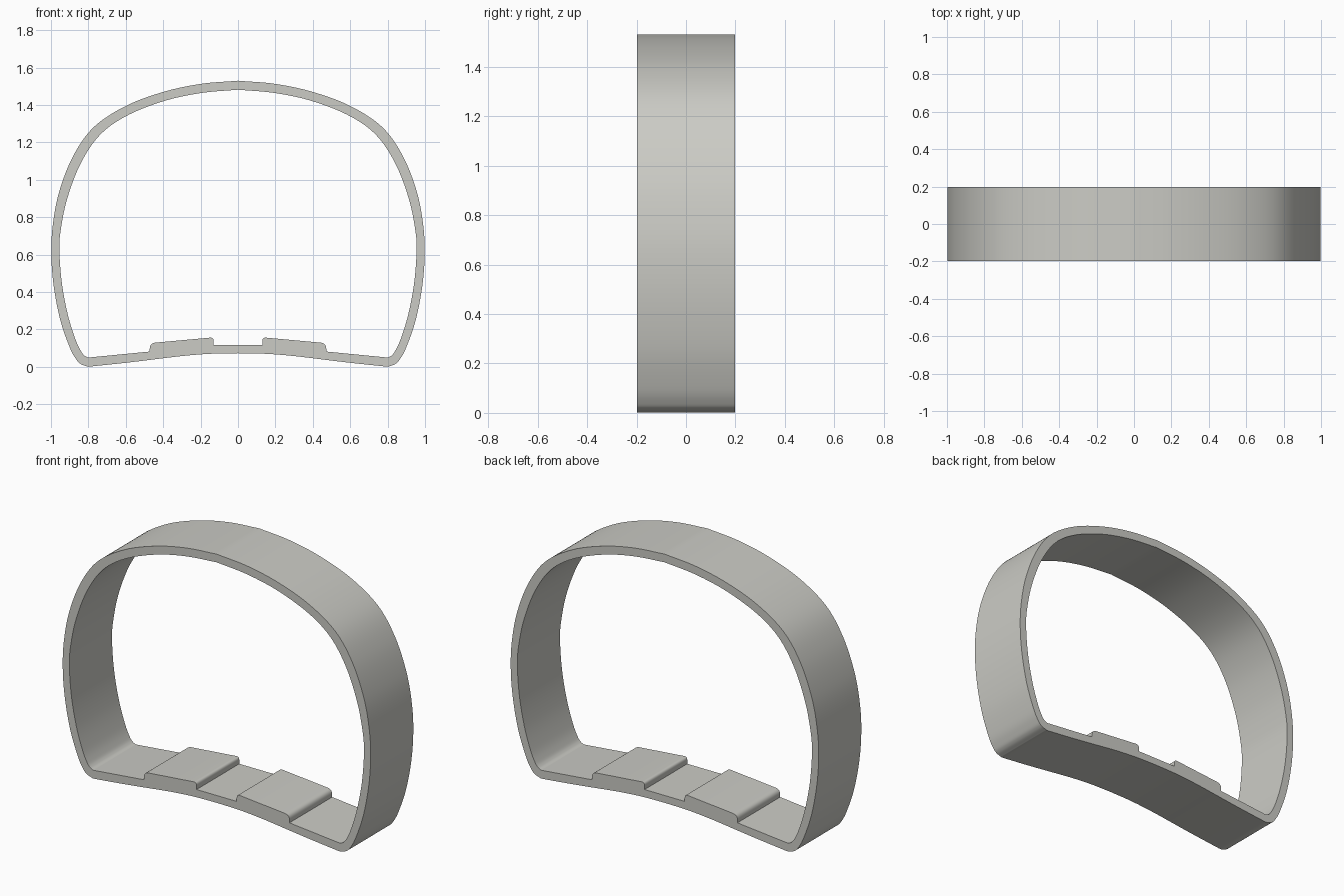
import bpy, bmesh
from mathutils import Vector

if "Cube" in bpy.data.objects:
    bpy.data.objects.remove(bpy.data.objects["Cube"])

DEPTH = 0.395


def smooth_path(points, steps=8):
    """Catmull-Rom curve through the points."""
    p = [Vector(q) for q in points]
    p = [2 * p[0] - p[1]] + p + [2 * p[-1] - p[-2]]
    out = []
    for a, b, c, d in zip(p, p[1:], p[2:], p[3:]):
        for i in range(steps):
            t = i / steps
            out.append(0.5 * (2 * b + (c - a) * t + (2 * a - 5 * b + 4 * c - d) * t * t
                              + (3 * b - a - 3 * c + d) * t ** 3))
    return out + [p[-2]]


def rounded(corner, before, after, r, steps=5):
    """Rounded corner between two neighbouring points."""
    c = Vector(corner)
    a = c + (Vector(before) - c).normalized() * r
    b = c + (Vector(after) - c).normalized() * r
    return [a.lerp(c, i / steps).lerp(c.lerp(b, i / steps), i / steps) for i in range(steps + 1)]


def mirrored_loop(half):
    """Close a right-hand half outline that starts and ends on the centre line."""
    return half + [Vector((-p.x, p.y)) for p in reversed(half[1:-1])]


# Outer outline: arched hoop, then the bowed underside
outer = smooth_path([(0, 1.53), (0.2, 1.513), (0.4, 1.47), (0.6, 1.395), (0.77, 1.283),
                     (0.88, 1.13), (0.955, 0.94), (0.99, 0.76), (0.998, 0.6), (0.985, 0.43),
                     (0.95, 0.25), (0.9, 0.105), (0.865, 0.04), (0.84, 0.015), (0.805, 0.002)])
outer += smooth_path([(0.79, 0.002), (0.6, 0.022), (0.45, 0.04), (0.3, 0.058),
                      (0.15, 0.07), (0, 0.073)], 4)

# Inner outline: arch, sloping floor and raised pad
inner = smooth_path([(0, 1.482), (0.2, 1.464), (0.4, 1.42), (0.6, 1.34), (0.74, 1.238),
                     (0.84, 1.09), (0.91, 0.91), (0.945, 0.75), (0.955, 0.63), (0.942, 0.45),
                     (0.91, 0.28), (0.87, 0.15), (0.84, 0.085), (0.82, 0.06), (0.8, 0.05)])
pad_foot, pad_low, pad_high, pad_end = (0.472, 0.082), (0.472, 0.127), (0.13, 0.158), (0.13, 0.116)
inner += [Vector(pad_foot)]
inner += rounded(pad_low, pad_foot, pad_high, 0.03)
inner += rounded(pad_high, pad_low, pad_end, 0.02)
inner += [Vector(pad_end), Vector((0, 0.116))]

# Band: fill between the outlines, then extrude through the depth
bm = bmesh.new()
edges = []
for half in (outer, inner):
    vs = [bm.verts.new((p.x, -DEPTH / 2, p.y)) for p in mirrored_loop(half)]
    edges += [bm.edges.new((a, b)) for a, b in zip(vs, vs[1:] + vs[:1])]
bmesh.ops.triangle_fill(bm, edges=edges, use_beauty=True)
ext = bmesh.ops.extrude_face_region(bm, geom=bm.faces[:], use_keep_orig=True)
bmesh.ops.translate(bm, vec=(0, DEPTH, 0),
                    verts=[g for g in ext["geom"] if isinstance(g, bmesh.types.BMVert)])
bmesh.ops.recalc_face_normals(bm, faces=bm.faces[:])

mesh = bpy.data.meshes.new("padded_band")
bm.to_mesh(mesh)
bm.free()
band = bpy.data.objects.new("padded_band", mesh)
bpy.context.collection.objects.link(band)

grey = bpy.data.materials.new("warm_grey")
grey.diffuse_color = (0.6, 0.6, 0.56, 1)
grey.use_nodes = True
grey.node_tree.nodes["Principled BSDF"].inputs["Base Color"].default_value = grey.diffuse_color
mesh.materials.append(grey)

bpy.context.view_layer.objects.active = band
band.select_set(True)
bpy.ops.object.shade_smooth_by_angle(angle=0.5)
